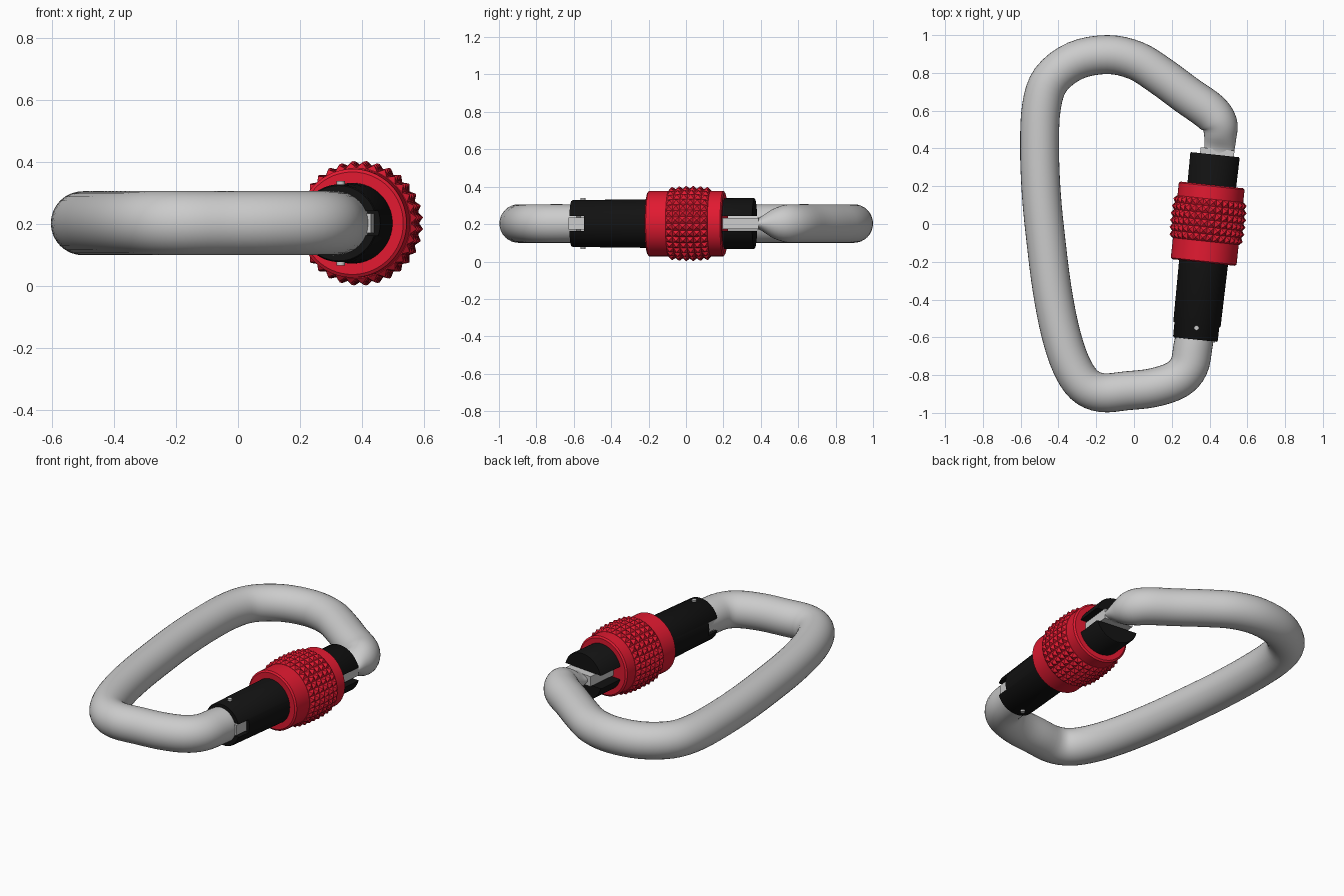
import bpy, bmesh, math
from mathutils import Matrix, Vector

if "Cube" in bpy.data.objects:
    bpy.data.objects.remove(bpy.data.objects["Cube"])

Z0 = 0.203
A = math.radians(6.1)
S, C = math.sin(A), math.cos(A)
# Gate frame: local z runs along the gate, local y is vertical
GATE = Matrix(((C, 0, S, 0.390), (-S, 0, C, 0), (0, -1, 0, Z0), (0, 0, 0, 1)))


def material(name, color):
    m = bpy.data.materials.new(name)
    m.diffuse_color = color
    m.use_nodes = True
    m.node_tree.nodes["Principled BSDF"].inputs["Base Color"].default_value = m.diffuse_color
    return m


RED = material("red", (0.75, 0.01, 0.03, 1))
BLACK = material("black", (0.006, 0.006, 0.006, 1))


def finish(name, bm, mat=None, smooth=True):
    bmesh.ops.recalc_face_normals(bm, faces=bm.faces)
    me = bpy.data.meshes.new(name)
    bm.to_mesh(me)
    bm.free()
    ob = bpy.data.objects.new(name, me)
    bpy.context.collection.objects.link(ob)
    if mat:
        me.materials.append(mat)
    if smooth:
        bpy.ops.object.select_all(action='DESELECT')
        ob.select_set(True)
        bpy.context.view_layer.objects.active = ob
        bpy.ops.object.shade_smooth_by_angle(angle=math.radians(35))
    return ob


def skin(bm, rings, caps=True):
    rings = [[bm.verts.new(p) for p in r] for r in rings]
    n = len(rings[0])
    faces = [bm.faces.new((a[i], a[(i + 1) % n], b[(i + 1) % n], b[i]))
             for a, b in zip(rings, rings[1:]) for i in range(n)]
    if caps:
        bm.faces.new(rings[0][::-1])
        bm.faces.new(rings[-1])
    return faces


def lathe(profile, n):
    return [[(r * math.cos(2 * math.pi * i / n), r * math.sin(2 * math.pi * i / n), t)
             for i in range(n)] for t, r in profile]


def turned(name, profile, mat, n=64):
    bm = bmesh.new()
    skin(bm, lathe(profile, n))
    bm.transform(GATE)
    return finish(name, bm, mat)


def box(name, lo, hi, smooth=False):
    bm = bmesh.new()
    bmesh.ops.create_cube(bm, size=1)
    for v in bm.verts:
        v.co = Vector([(a + b) / 2 + c * (b - a) for a, b, c in zip(lo, hi, v.co)])
    bm.transform(GATE)
    return finish(name, bm, None, smooth)


# Body: x, y, half width in plane, half height
R = 0.103
path = [(0.325, -0.57, 0.1, 0.1), (0.312, -0.65, R, R), (0.29, -0.755, R, R),
        (0.225, -0.825, R, R), (0.1, -0.867, R, R), (-0.04, -0.883, R, R),
        (-0.17, -0.893, R, R), (-0.265, -0.85, R, R), (-0.335, -0.74, R, R),
        (-0.39, -0.57, R, R), (-0.433, -0.35, R, R), (-0.465, -0.1, R, R),
        (-0.49, 0.15, R, R), (-0.5, 0.4, R, R), (-0.49, 0.62, R, R),
        (-0.44, 0.765, R, R), (-0.31, 0.865, R, R), (-0.14, 0.897, R, R),
        (0.01, 0.865, R, R), (0.14, 0.785, R, R), (0.28, 0.682, R, R),
        (0.4, 0.597, R, R), (0.452, 0.53, 0.096, 0.1), (0.457, 0.46, 0.085, 0.075),
        (0.452, 0.395, 0.08, 0.034), (0.446, 0.34, 0.08, 0.03)]
P = [Vector(p) for p in path]
P = [2 * P[0] - P[1]] + P + [2 * P[-1] - P[-2]]
samples = []
for a, b, c, d in zip(P, P[1:], P[2:], P[3:]):
    for k in range(4):
        t = k / 4
        samples.append(0.5 * (2 * b + (c - a) * t + (2 * a - 5 * b + 4 * c - d) * t * t
                              + (3 * b - a - 3 * c + d) * t ** 3))
samples.append(P[-2])
rings = []
for i, p in enumerate(samples):
    d = samples[min(i + 1, len(samples) - 1)] - samples[max(i - 1, 0)]
    side = Vector((d[1], -d[0], 0)).normalized()
    rings.append([Vector((p[0], p[1], Z0)) + side * p[2] * math.cos(u)
                  + Vector((0, 0, p[3] * math.sin(u)))
                  for u in [2 * math.pi * j / 32 for j in range(32)]])
bm = bmesh.new()
skin(bm, rings)
finish("body", bm)

# Tabs of the body that sit in the gate slots
box("nose_tab", (-0.08, -0.03, 0.19), (0.1, 0.03, 0.40))
box("hinge_tab", (-0.105, -0.031, -0.62), (0.105, 0.031, -0.53))

# Gate barrel, slotted at both ends
gate = turned("gate_barrel", [(-0.615, 0.121), (-0.609, 0.125), (0.363, 0.137),
                              (0.369, 0.133)], BLACK)
for name, t0, t1 in (("nose_slot_cutter", 0.18, 0.5), ("hinge_slot_cutter", -0.8, -0.535)):
    cutter = box(name, (-0.3, -0.039, t0), (0.3, 0.039, t1))
    cutter.hide_render = True
    cutter.hide_set(True)
    mod = gate.modifiers.new(name, 'BOOLEAN')
    mod.operation = 'DIFFERENCE'
    mod.solver = 'EXACT'
    mod.object = cutter

# Hinge pin through the barrel
bm = bmesh.new()
bmesh.ops.create_cone(bm, cap_ends=True, segments=20, radius1=0.013, radius2=0.013, depth=0.272)
bm.transform(Matrix.Translation((0.331, -0.55, Z0)))
finish("hinge_pin", bm)

# Locking sleeve
turned("locking_sleeve", [(-0.205, 0.165), (-0.198, 0.175), (0.201, 0.175),
                          (0.208, 0.165)], RED)

# Knurled grip: a grid of small pyramids
radii = (0.178, 0.184, 0.186, 0.187, 0.186, 0.184, 0.178)
bm = bmesh.new()
faces = skin(bm, lathe([(-0.092 + i * 0.0375, r) for i, r in enumerate(radii)], 32))
bmesh.ops.recalc_face_normals(bm, faces=bm.faces)
bmesh.ops.poke(bm, faces=faces, offset=0.016)
bm.transform(GATE)
finish("knurled_grip", bm, RED, smooth=False)
